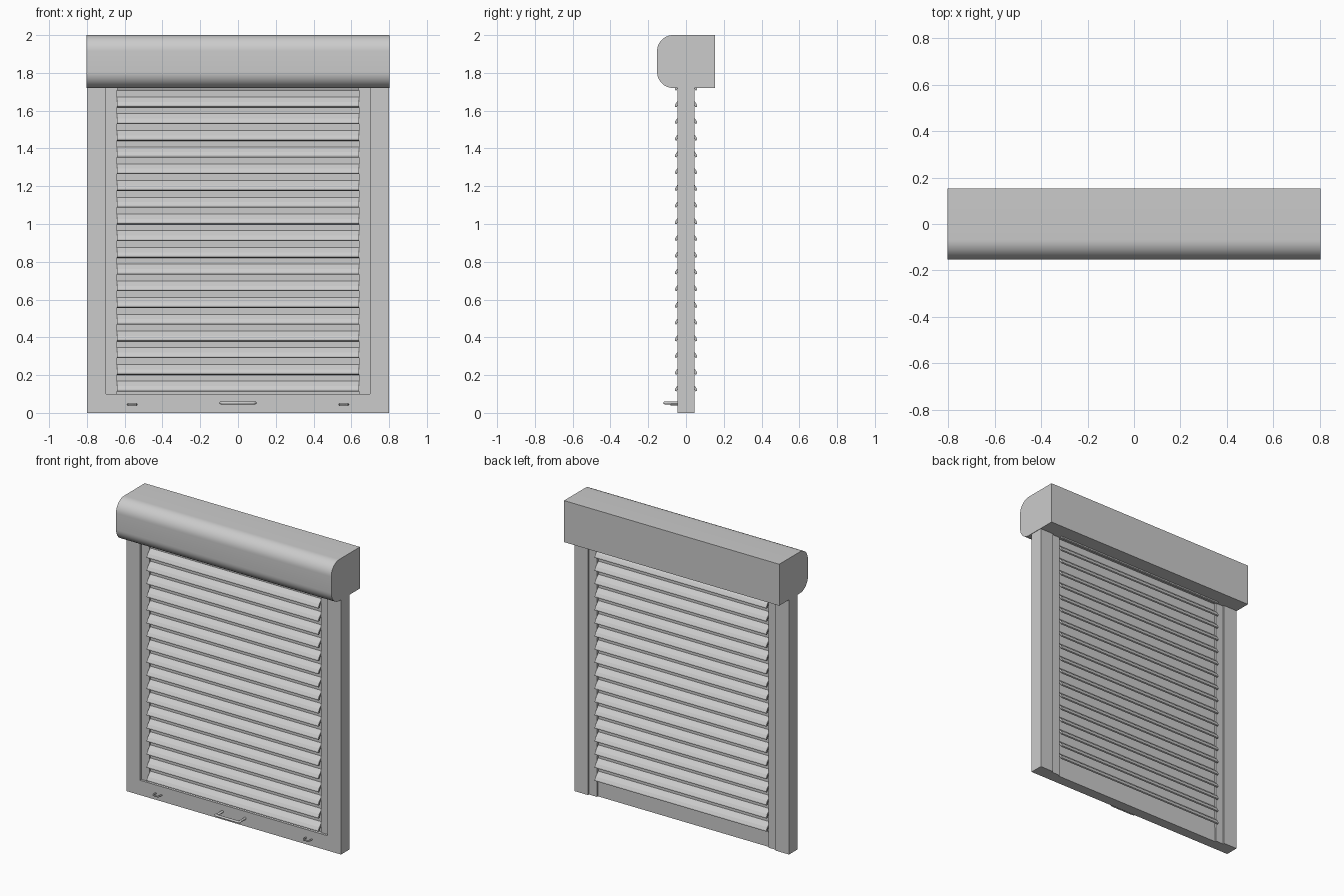
import bpy, bmesh, math

if "Cube" in bpy.data.objects:
    bpy.data.objects.remove(bpy.data.objects["Cube"])


def finish(name, bm, smooth=False):
    bmesh.ops.recalc_face_normals(bm, faces=bm.faces)
    me = bpy.data.meshes.new(name)
    bm.to_mesh(me)
    bm.free()
    ob = bpy.data.objects.new(name, me)
    bpy.context.collection.objects.link(ob)
    if smooth:
        bpy.ops.object.select_all(action='DESELECT')
        ob.select_set(True)
        bpy.context.view_layer.objects.active = ob
        bpy.ops.object.shade_smooth_by_angle(angle=math.radians(35))
    return ob


def box(name, x0, x1, y0, y1, z0, z1):
    bm = bmesh.new()
    bmesh.ops.create_cube(bm, size=1)
    for v in bm.verts:
        v.co = ((x0 + x1) / 2 + v.co.x * (x1 - x0),
                (y0 + y1) / 2 + v.co.y * (y1 - y0),
                (z0 + z1) / 2 + v.co.z * (z1 - z0))
    return finish(name, bm)


def extrude_x(name, profile, half, smooth=False):
    """Extrude a closed (y, z) profile along x."""
    bm = bmesh.new()
    face = bm.faces.new([bm.verts.new((-half, y, z)) for y, z in profile])
    new = bmesh.ops.extrude_face_region(bm, geom=[face])["geom"]
    verts = [g for g in new if isinstance(g, bmesh.types.BMVert)]
    bmesh.ops.translate(bm, verts=verts, vec=(2 * half, 0, 0))
    return finish(name, bm, smooth)


def tube(name, points, radius):
    cu = bpy.data.curves.new(name, 'CURVE')
    cu.dimensions = '3D'
    cu.bevel_depth = radius
    cu.bevel_resolution = 3
    cu.use_fill_caps = True
    sp = cu.splines.new('POLY')
    sp.points.add(len(points) - 1)
    for p, co in zip(sp.points, points):
        p.co = (*co, 1)
    ob = bpy.data.objects.new(name, cu)
    bpy.context.collection.objects.link(ob)
    return ob


# Shutter housing with two rounded front edges
R, BACK, FRONT, BOT, TOP = 0.085, 0.153, -0.153, 1.72, 2.0
prof = [(BACK, BOT), (BACK, TOP)]
for cz, start in ((TOP - R, 90), (BOT + R, 180)):
    for i in range(13):
        a = math.radians(start + 90 * i / 12)
        prof.append((FRONT + R + R * math.cos(a), cz + R * math.sin(a)))
extrude_x("housing", prof, 0.803, smooth=True)

# Frame: jambs, recessed guide rails and bottom bar
for s, side in ((-1, "left"), (1, "right")):
    box(side + "_jamb", *sorted((s * 0.7, s * 0.8)), -0.045, 0.045, 0, 1.73)
    box(side + "_guide_rail", *sorted((s * 0.64, s * 0.7)), -0.03, 0.035, 0, 1.73)
box("bottom_bar", -0.7, 0.7, -0.045, 0.025, 0, 0.1)

# Curtain panel behind the slats
box("curtain_panel", -0.64, 0.64, -0.02, 0.02, 0.1, 1.73)

# Louvre slats: thin plates sloping down and outwards on both sides
for k in range(19):
    z = 0.113 + 0.0885 * k
    for s, side in ((-1, "front"), (1, "back")):
        plate = [(0.050, z), (0.059, z + 0.004), (0.059, z + 0.012),
                 (0.048, z + 0.029), (0.019, z + 0.056), (0.019, z + 0.038),
                 (0.042, z + 0.018)]
        extrude_x(f"{side}_slat_{k + 1}", [(s * y, h) for y, h in plate], 0.64)

# Central pull handle
tube("pull_handle", [(-0.085, -0.04, 0.053), (-0.085, -0.098, 0.053), (-0.091, -0.109, 0.053),
                     (-0.08, -0.112, 0.053), (0.08, -0.112, 0.053), (0.091, -0.109, 0.053),
                     (0.085, -0.098, 0.053), (0.085, -0.04, 0.053)], 0.008)

# Small latch grips either side
for s, side in ((-1, "left"), (1, "right")):
    x = s * 0.56
    tube(side + "_latch", [(x - 0.022, -0.04, 0.044), (x - 0.022, -0.07, 0.044),
                           (x - 0.016, -0.078, 0.044), (x + 0.016, -0.078, 0.044),
                           (x + 0.022, -0.07, 0.044), (x + 0.022, -0.04, 0.044)], 0.005)
